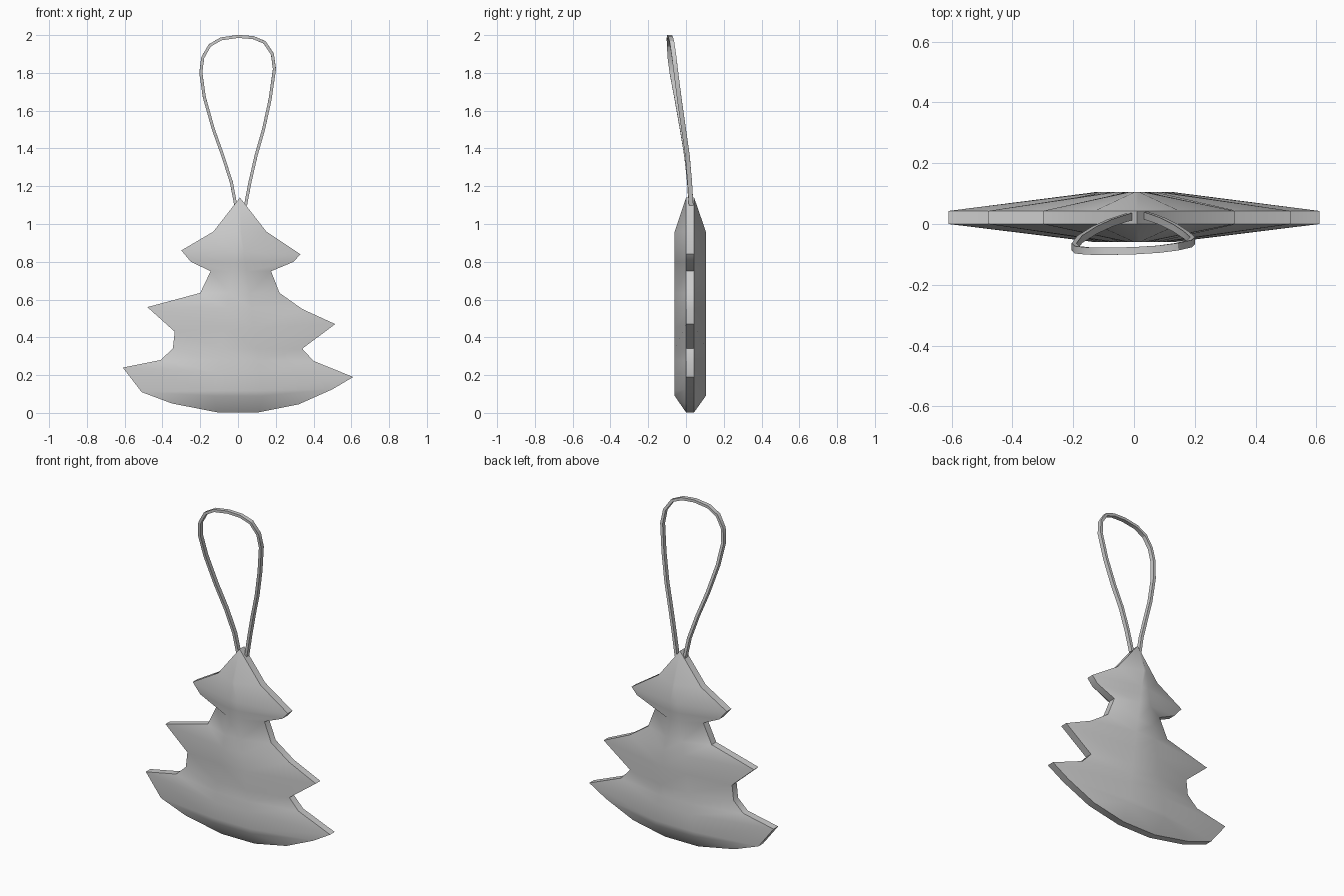
import bpy, bmesh, math
from mathutils import Vector

if "Cube" in bpy.data.objects:
    bpy.data.objects.remove(bpy.data.objects["Cube"])


def finish(name, bm, angle):
    bmesh.ops.recalc_face_normals(bm, faces=bm.faces)
    me = bpy.data.meshes.new(name)
    bm.to_mesh(me)
    bm.free()
    ob = bpy.data.objects.new(name, me)
    bpy.context.collection.objects.link(ob)
    bpy.ops.object.select_all(action='DESELECT')
    ob.select_set(True)
    bpy.context.view_layer.objects.active = ob
    bpy.ops.object.shade_smooth_by_angle(angle=math.radians(angle))
    return ob


# Tree outline, top to bottom, after the apex (x, z)
apex = (0.01, 1.14)
left = [(-0.13, 0.96), (-0.30, 0.86), (-0.25, 0.80), (-0.145, 0.75), (-0.20, 0.635),
        (-0.48, 0.56), (-0.335, 0.43), (-0.345, 0.34), (-0.41, 0.28), (-0.61, 0.24),
        (-0.51, 0.11), (-0.35, 0.05), (-0.11, 0.003)]
right = [(0.15, 0.96), (0.33, 0.84), (0.295, 0.80), (0.175, 0.75), (0.22, 0.635),
         (0.34, 0.55), (0.515, 0.47), (0.34, 0.34), (0.40, 0.275), (0.61, 0.19),
         (0.50, 0.125), (0.32, 0.045), (0.11, 0.003)]

# Padded tree: each side rises from a flat rim to a central ridge
bm = bmesh.new()
rims = []
n = len(left)
for rim_y, ridge_y in ((0.0, -0.06), (0.043, 0.105)):
    top = bm.verts.new((apex[0], rim_y, apex[1]))
    L = [bm.verts.new((x, rim_y, z)) for x, z in left]
    R = [bm.verts.new((x, rim_y, z)) for x, z in right]
    ridge = []
    for i in range(n - 1):
        z = max((left[i][1] + right[i][1]) / 2, 0.09 + 0.02 * (n - 2 - i))
        hw = 0.008 + 0.122 * (0.96 - z) / 0.87
        ridge.append([bm.verts.new((0.01 * z + s * hw, ridge_y, z)) for s in (-1, 1)])
    for k, side in enumerate((L, R)):
        bm.faces.new((top, side[0], ridge[0][k]))
        for i in range(n - 2):
            bm.faces.new((side[i], side[i + 1], ridge[i + 1][k], ridge[i][k]))
        bm.faces.new((side[-2], side[-1], ridge[-1][k]))
    bm.faces.new((top, ridge[0][0], ridge[0][1]))
    for a, b in zip(ridge, ridge[1:]):
        bm.faces.new((a[0], b[0], b[1], a[1]))
    bm.faces.new((L[-1], R[-1], ridge[-1][1], ridge[-1][0]))
    rims.append([top] + L + R[::-1])
f, b = rims
for i in range(len(f)):
    j = (i + 1) % len(f)
    bm.faces.new((f[i], f[j], b[j], b[i]))
finish("tree_body", bm, 45)

# Hanging loop: thin rectangular ribbon along a teardrop path (x, y, z)
path = [Vector(p) for p in (
    (-0.012, 0.025, 1.10), (-0.035, 0.018, 1.22), (-0.08, 0.003, 1.36), (-0.13, -0.02, 1.50),
    (-0.178, -0.05, 1.67), (-0.197, -0.075, 1.80), (-0.187, -0.085, 1.88),
    (-0.15, -0.089, 1.945), (-0.09, -0.09, 1.98), (0.0, -0.088, 1.993),
    (0.08, -0.083, 1.987), (0.14, -0.075, 1.962), (0.182, -0.065, 1.90),
    (0.193, -0.055, 1.82), (0.17, -0.035, 1.66), (0.135, -0.012, 1.50),
    (0.095, 0.008, 1.36), (0.063, 0.02, 1.22), (0.04, 0.027, 1.10))]
bm = bmesh.new()
rings = []
for i, p in enumerate(path):
    t = (path[min(i + 1, len(path) - 1)] - path[max(i - 1, 0)]).normalized()
    side = t.cross(Vector((0, 1, 0))).normalized() * 0.008
    wide = side.cross(t).normalized() * 0.012
    rings.append([bm.verts.new(p + a * side + c * wide)
                  for a, c in ((-1, -1), (1, -1), (1, 1), (-1, 1))])
for a, c in zip(rings, rings[1:]):
    for k in range(4):
        m = (k + 1) % 4
        bm.faces.new((a[k], a[m], c[m], c[k]))
bm.faces.new(rings[0])
bm.faces.new(rings[-1])
finish("hanging_loop", bm, 30)
